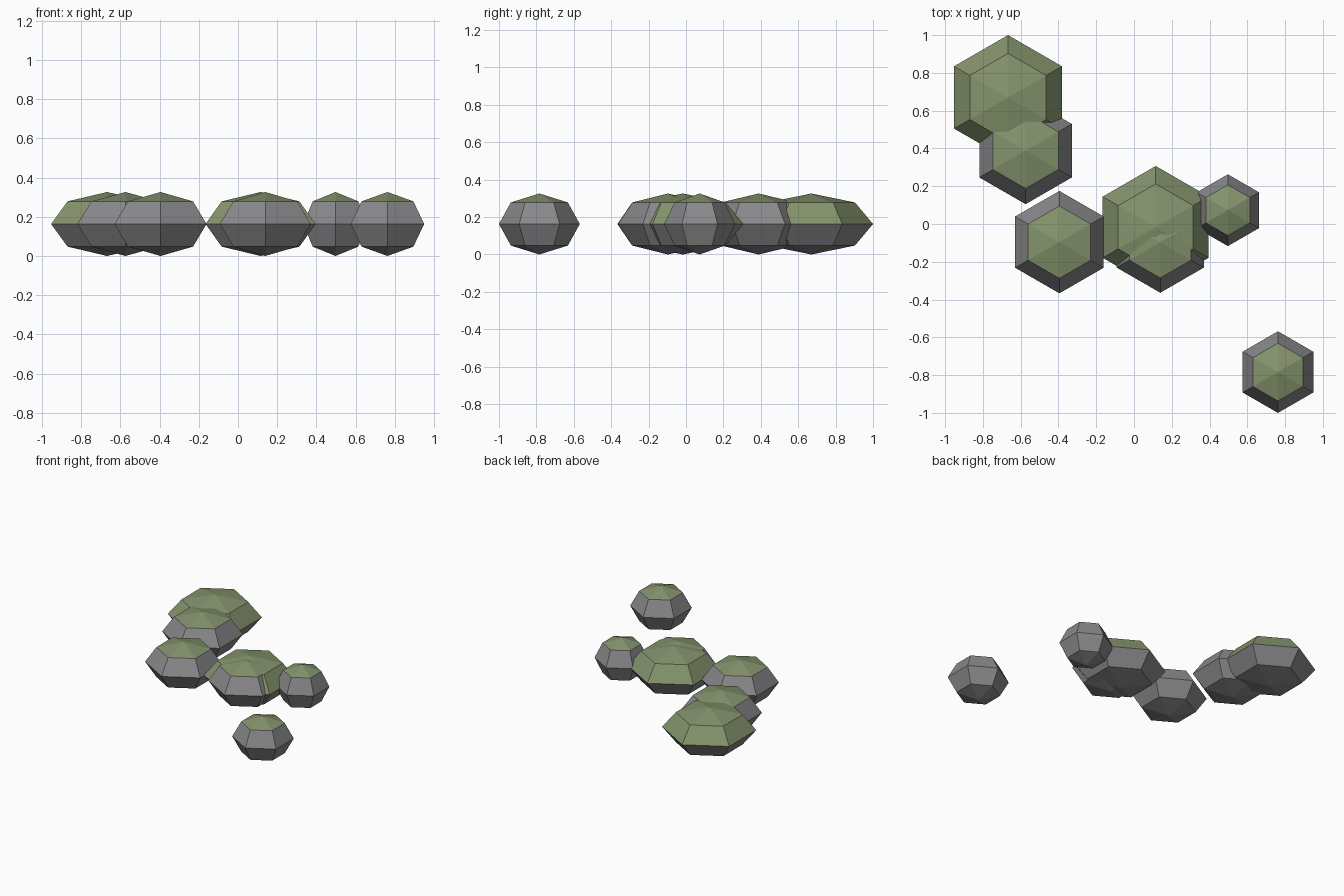
import bpy, bmesh

if "Cube" in bpy.data.objects:
    bpy.data.objects.remove(bpy.data.objects["Cube"])

moss = bpy.data.materials.new("moss")
moss.diffuse_color = (0.23, 0.29, 0.15, 1)
moss.use_nodes = True
moss.node_tree.nodes["Principled BSDF"].inputs["Base Color"].default_value = moss.diffuse_color
stone = bpy.data.materials.new("stone")
stone.diffuse_color = (0.25, 0.25, 0.26, 1)
stone.use_nodes = True
stone.node_tree.nodes["Principled BSDF"].inputs["Base Color"].default_value = stone.diffuse_color

HALF_HEIGHT = 0.163


def rock(name, x, y, radius, moss_from):
    """Squashed six-sided sphere; faces centred above moss_from (-1..1) are mossy."""
    bm = bmesh.new()
    bmesh.ops.create_uvsphere(bm, u_segments=6, v_segments=4, radius=1)
    for f in bm.faces:
        f.smooth = False
        f.material_index = int(f.calc_center_median().z > moss_from)
    bmesh.ops.scale(bm, vec=(radius, radius, HALF_HEIGHT), verts=bm.verts)
    mesh = bpy.data.meshes.new(name)
    bm.to_mesh(mesh)
    bm.free()
    mesh.materials.append(stone)
    mesh.materials.append(moss)
    ob = bpy.data.objects.new(name, mesh)
    ob.location = (x, y, HALF_HEIGHT)
    bpy.context.collection.objects.link(ob)


# Large boulders, moss over the whole upper half
rock("boulder_back", -0.667, 0.67, 0.33, 0)
rock("boulder_middle", 0.115, -0.017, 0.324, 0)

# Smaller stones, moss on the cap only
for i, (x, y, r) in enumerate([
    (-0.574, 0.388, 0.283),
    (-0.395, -0.096, 0.271),
    (0.139, -0.097, 0.267),
    (0.497, 0.073, 0.19),
    (0.762, -0.784, 0.216),
]):
    rock(f"stone_{i + 1}", x, y, r, 0.6)
